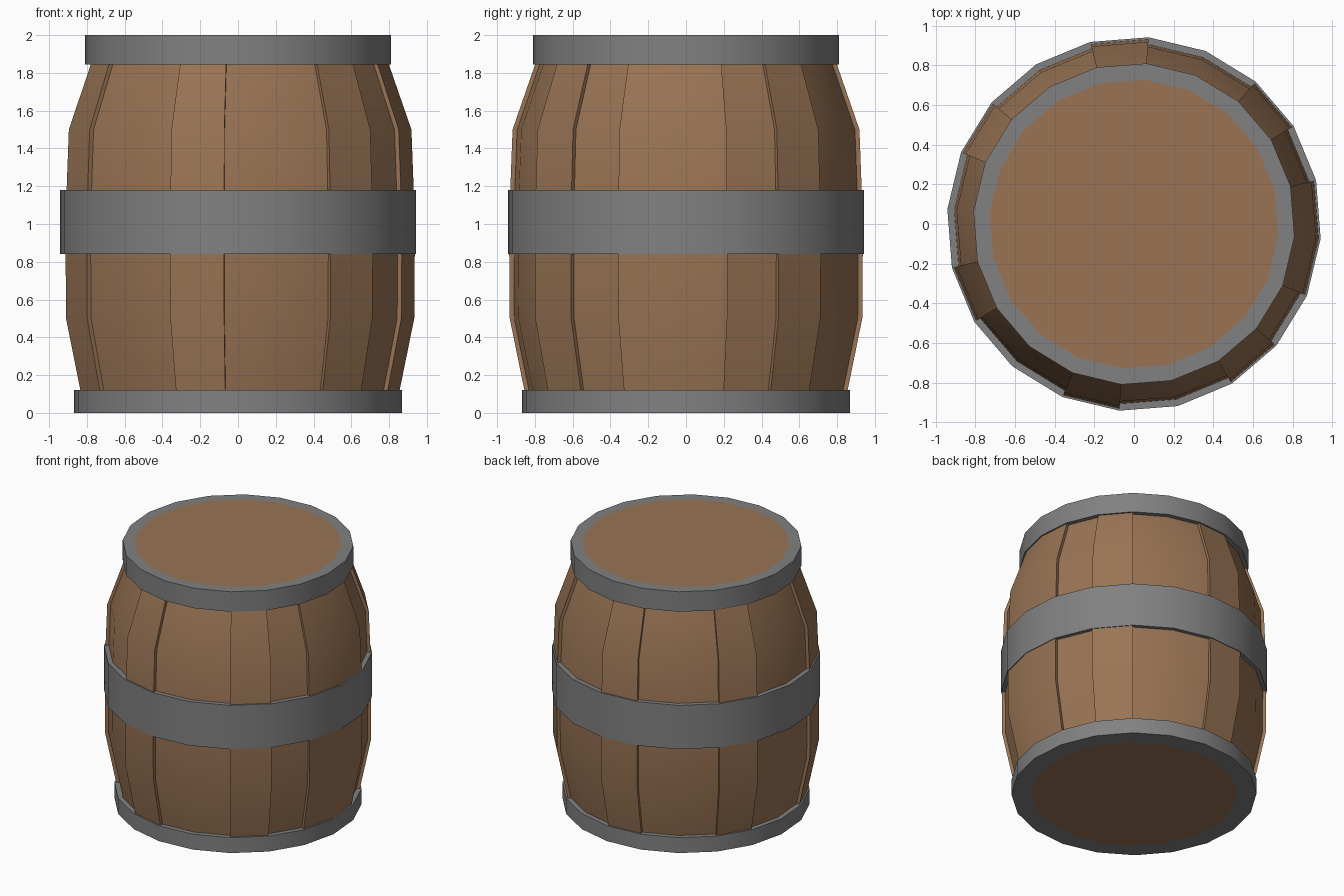
import bpy, bmesh, math

if "Cube" in bpy.data.objects:
    bpy.data.objects.remove(bpy.data.objects["Cube"])

SEGS = 20
STEP = 2 * math.pi / SEGS
OFFSET = math.radians(-22.5)      # angle of the first stave seam


def material(name, rgb):
    m = bpy.data.materials.new(name)
    m.diffuse_color = (*rgb, 1)
    m.use_nodes = True
    m.node_tree.nodes["Principled BSDF"].inputs["Base Color"].default_value = m.diffuse_color
    return m


wood = material("wood", (0.32, 0.175, 0.09))
iron = material("iron", (0.22, 0.22, 0.22))


def sweep(name, loop, start, count, mat):
    """Turn a closed (radius, z) loop through count segments; full turns are welded, others capped."""
    bm = bmesh.new()
    full = count == SEGS
    rows = []
    for i in range(count if full else count + 1):
        a = OFFSET + (start + i) * STEP
        rows.append([bm.verts.new((r * math.cos(a), r * math.sin(a), z)) for r, z in loop])
    n = len(loop)
    for i in range(count):
        a, b = rows[i], rows[(i + 1) % len(rows)]
        for j in range(n):
            k = (j + 1) % n
            bm.faces.new((a[j], b[j], b[k], a[k]))
    if not full:
        bm.faces.new(rows[0])
        bm.faces.new(rows[-1])
    finish(name, bm, mat)


def finish(name, bm, mat):
    bmesh.ops.recalc_face_normals(bm, faces=bm.faces)
    me = bpy.data.meshes.new(name)
    bm.to_mesh(me)
    bm.free()
    me.materials.append(mat)
    ob = bpy.data.objects.new(name, me)
    bpy.context.collection.objects.link(ob)
    bpy.ops.object.select_all(action='DESELECT')
    ob.select_set(True)
    bpy.context.view_layer.objects.active = ob
    bpy.ops.object.shade_smooth_by_angle(angle=math.radians(30))


def hoop(name, z0, z1, inner, outer):
    sweep(name, [(inner, z0), (outer, z0), (outer, z1), (inner, z1)], 0, SEGS, iron)


def head(name, z0, z1, radius):
    bm = bmesh.new()
    rings = [[bm.verts.new((radius * math.cos(OFFSET + i * STEP),
                            radius * math.sin(OFFSET + i * STEP), z))
              for i in range(SEGS)] for z in (z0, z1)]
    for ring in rings:
        bm.faces.new(ring)
    for i in range(SEGS):
        j = (i + 1) % SEGS
        bm.faces.new((rings[0][i], rings[0][j], rings[1][j], rings[1][i]))
    finish(name, bm, wood)


# Staves: alternately raised and recessed, one or two segments wide
profile = [(0.82, 0.05), (0.912, 0.5), (0.916, 1.0), (0.897, 1.5), (0.758, 1.9)]
widths = [2, 1, 1, 2, 1, 2, 1, 2, 1, 2, 1, 2, 1, 1]
seg = 0
for i, w in enumerate(widths):
    lift = 0.024 if i % 2 == 0 else 0
    loop = [(r + lift, z) for r, z in profile] + [(r - 0.06, z) for r, z in reversed(profile)]
    sweep(f"stave_{i + 1}", loop, seg, w, wood)
    seg += w

# Iron hoops
hoop("bottom_hoop", 0, 0.12, 0.73, 0.87)
hoop("middle_hoop", 0.84, 1.18, 0.88, 0.944)
hoop("top_hoop", 1.845, 2.0, 0.73, 0.812)

# Wooden heads, flush with the end hoops
head("bottom_head", 0, 0.06, 0.73)
head("top_head", 1.94, 2.0, 0.73)
